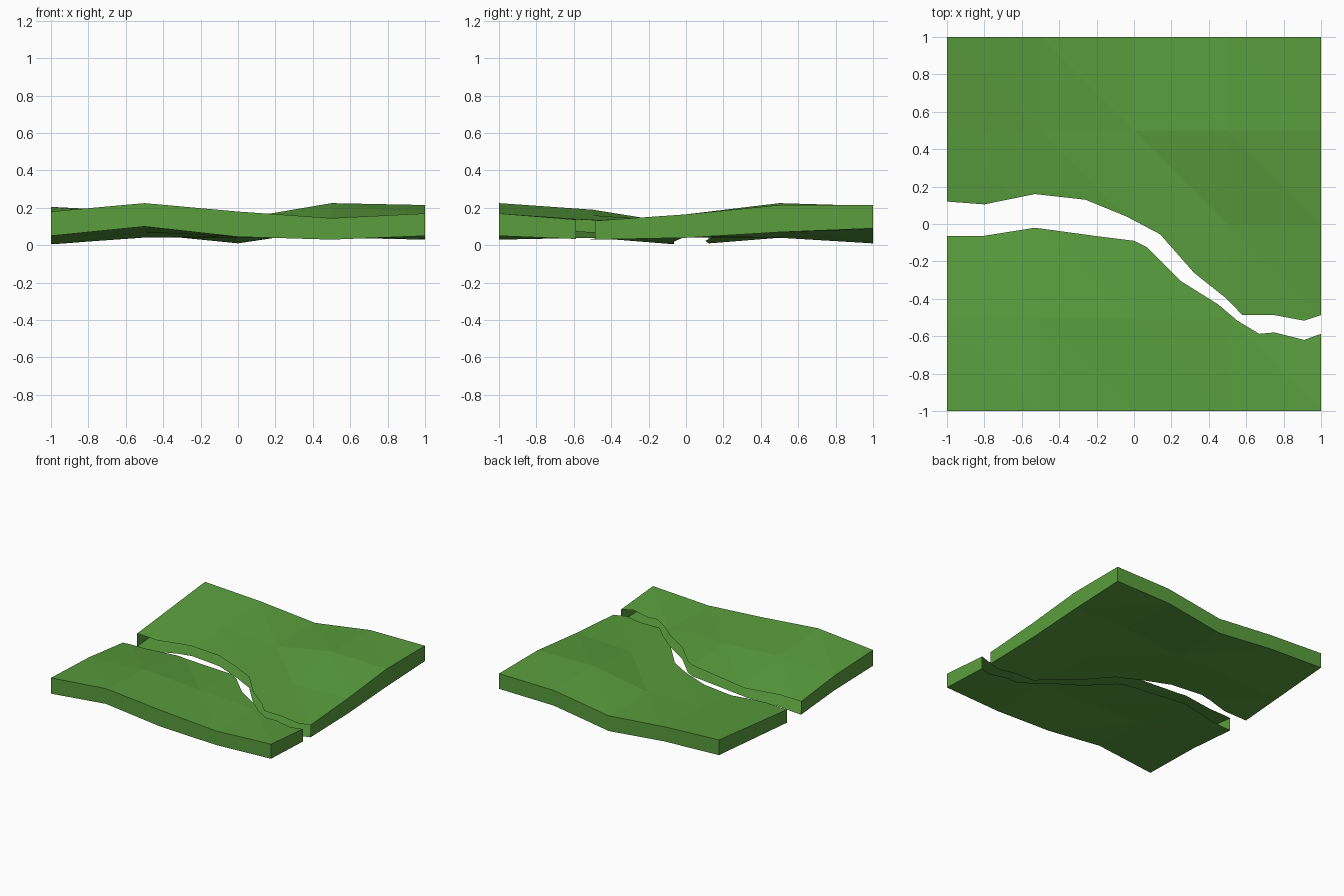
import bpy
import bmesh

if "Cube" in bpy.data.objects:
    bpy.data.objects.remove(bpy.data.objects["Cube"], do_unlink=True)

# Heights of the ground and its underside, one row per half unit from front to back
GROUND = [
    [0.18, 0.225, 0.18, 0.145, 0.17],
    [0.16, 0.19, 0.16, 0.135, 0.13],
    [0.105, 0.11, 0.125, 0.15, 0.165],
    [0.155, 0.15, 0.14, 0.225, 0.215],
    [0.205, 0.18, 0.135, 0.21, 0.215],
]
UNDERSIDE = [
    [0.05, 0.1, 0.045, 0.03, 0.05],
    [0.04, 0.07, 0.05, 0.04, 0.03],
    [0, 0.04, 0.04, 0.05, 0.04],
    [0.04, 0.045, 0.04, 0.09, 0.07],
    [0.08, 0.06, 0.01, 0.085, 0.09],
]

# Bank outlines of the channel, left to right across the tile
NORTH_BANK = [(-1, 0.12), (-0.8, 0.105), (-0.53, 0.16), (-0.26, 0.13), (-0.04, 0.04),
              (0.14, -0.055), (0.32, -0.26), (0.49, -0.395), (0.58, -0.487),
              (0.75, -0.487), (0.91, -0.517), (1, -0.487)]
SOUTH_BANK = [(-1, -0.065), (-0.8, -0.063), (-0.53, -0.02), (-0.2, -0.065), (0, -0.09),
              (0.07, -0.125), (0.25, -0.305), (0.45, -0.43), (0.55, -0.515),
              (0.67, -0.587), (0.75, -0.58), (0.91, -0.62), (1, -0.587)]

grass = bpy.data.materials.new("grass_green")
grass.use_nodes = True
grass.diffuse_color = (0.1, 0.34, 0.047, 1)
grass.node_tree.nodes["Principled BSDF"].inputs["Base Color"].default_value = grass.diffuse_color


def make_object(name, bm):
    bmesh.ops.recalc_face_normals(bm, faces=bm.faces[:])
    mesh = bpy.data.meshes.new(name)
    bm.to_mesh(mesh)
    bm.free()
    obj = bpy.data.objects.new(name, mesh)
    bpy.context.collection.objects.link(obj)
    return obj


def faceted_sheet(bm, heights):
    """Triangulated sheet over the whole tile, following a height grid."""
    cells = len(heights) - 1
    step = 2 / cells
    grid = [[bm.verts.new((-1 + i * step, -1 + j * step, z))
             for i, z in enumerate(row)] for j, row in enumerate(heights)]
    for j in range(cells):
        for i in range(cells):
            a, b = grid[j][i], grid[j][i + 1]
            c, d = grid[j + 1][i + 1], grid[j + 1][i]
            bm.faces.new((a, b, d))
            bm.faces.new((b, c, d))


def ground_slab(name):
    """Ground and underside joined by the outer walls."""
    bm = bmesh.new()
    faceted_sheet(bm, GROUND)
    faceted_sheet(bm, UNDERSIDE)
    rims = [e for e in bm.edges if e.is_boundary]
    bmesh.ops.bridge_loops(bm, edges=rims)
    return make_object(name, bm)


def bank_prism(bank, outer_y):
    """Cutter covering the land between one bank and the tile's outer edge."""
    bm = bmesh.new()
    outline = [(-1.2, outer_y), (-1.2, bank[0][1])] + bank
    outline += [(1.2, bank[-1][1]), (1.2, outer_y)]
    face = bm.faces.new([bm.verts.new((x, y, -0.5)) for x, y in outline])
    result = bmesh.ops.extrude_face_region(bm, geom=[face], use_keep_orig=True)
    top = [g for g in result["geom"] if isinstance(g, bmesh.types.BMVert)]
    bmesh.ops.translate(bm, verts=top, vec=(0, 0, 1.5))
    return make_object("bank_cutter", bm)


def is_channel_wall(face):
    center = face.calc_center_median()
    inside = max(abs(center.x), abs(center.y)) < 0.999
    return inside and abs(face.normal.z) < 0.3


def build_land(name, bank, outer_y):
    land = ground_slab(name)
    cutter = bank_prism(bank, outer_y)
    cutter.hide_render = True
    cut = land.modifiers.new("bank_cut", 'BOOLEAN')
    cut.operation = 'INTERSECT'
    cut.solver = 'EXACT'
    cut.object = cutter
    # Bake the cut so that the cutter can go
    graph = bpy.context.evaluated_depsgraph_get()
    baked = bpy.data.meshes.new_from_object(land.evaluated_get(graph))
    land.modifiers.clear()
    bpy.data.objects.remove(cutter, do_unlink=True)
    # Leave the shell open along the channel
    bm = bmesh.new()
    bm.from_mesh(baked)
    walls = [f for f in bm.faces if is_channel_wall(f)]
    bmesh.ops.delete(bm, geom=walls, context='FACES')
    for face in bm.faces:
        face.material_index = 0
    bm.to_mesh(baked)
    bm.free()
    baked.materials.clear()
    baked.materials.append(grass)
    land.data = baked


build_land("back_land", NORTH_BANK, 1.2)
build_land("front_land", SOUTH_BANK, -1.2)
